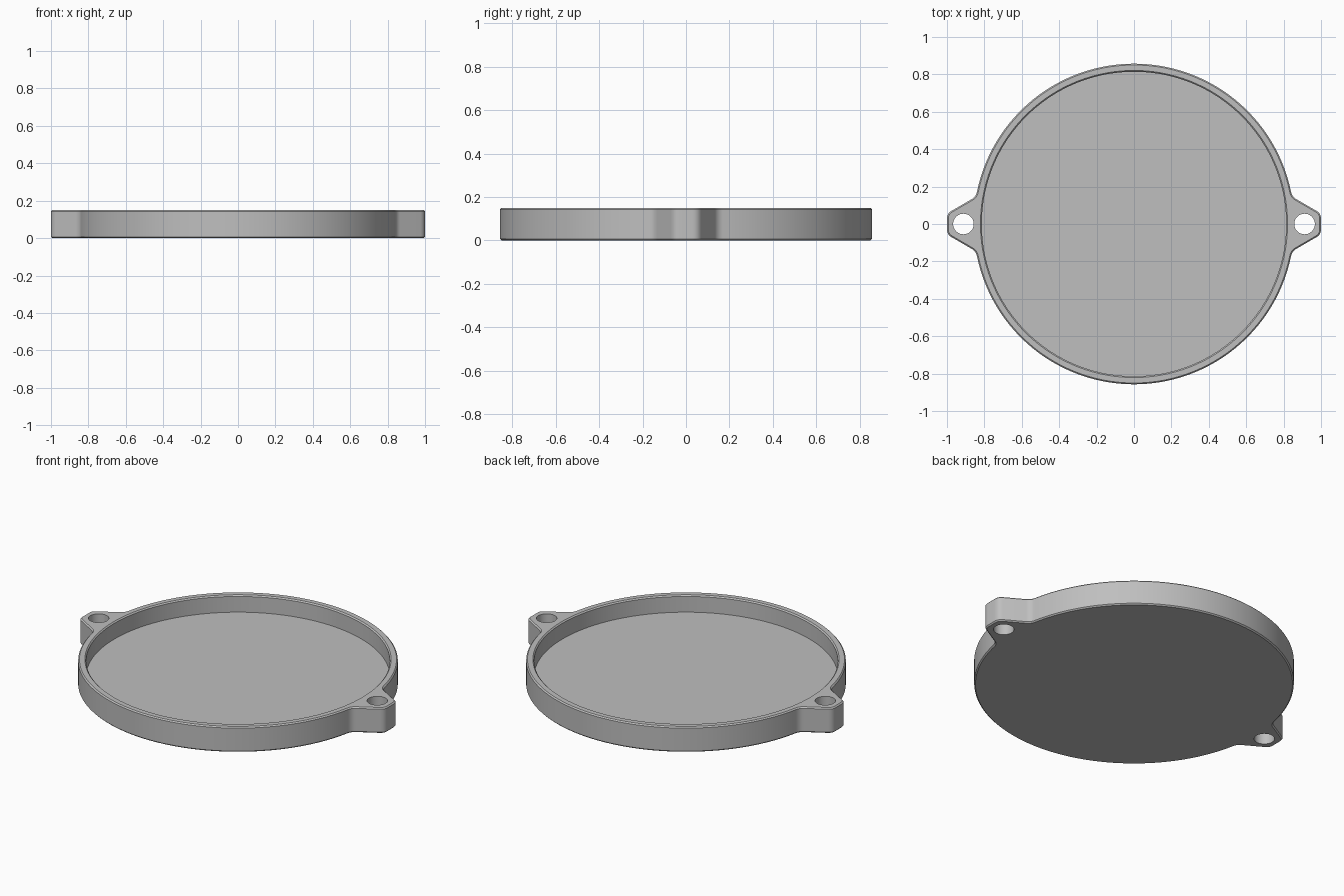
import bpy
import bmesh
from math import sin, cos, pi, asin
from mathutils import Vector

cube = bpy.data.objects.get("Cube")
if cube:
    bpy.data.objects.remove(cube, do_unlink=True)

HEIGHT, FLOOR, CHAMFER = 0.15, 0.05, 0.007
OUTER, INNER = 0.857, 0.814
HOLE_X, HOLE_R = 0.912, 0.055

grey = bpy.data.materials.new("light grey")
grey.use_nodes = True
colour = (0.52, 0.52, 0.52, 1)
grey.diffuse_color = colour
grey.node_tree.nodes["Principled BSDF"].inputs["Base Color"].default_value = colour


def circle(radius, count, x=0):
    return [Vector((x + radius * cos(2 * pi * i / count), radius * sin(2 * pi * i / count)))
            for i in range(count)]


def rounded(start, corner, end, steps=8):
    """Quadratic fillet from start to end around a corner."""
    return [start.lerp(corner, i / steps).lerp(corner.lerp(end, i / steps), i / steps)
            for i in range(steps + 1)]


def offset(points, amount):
    """Move each point of a counter-clockwise outline outwards."""
    moved = []
    for i, p in enumerate(points):
        along = points[(i + 1) % len(points)] - points[i - 1]
        moved.append(p + Vector((along.y, -along.x)).normalized() * amount)
    return moved


def loft(name, outline, levels):
    """Solid with one ring of the outline at each (offset, z) level."""
    bm = bmesh.new()
    rings = [[bm.verts.new((p.x, p.y, z)) for p in offset(outline, amount)]
             for amount, z in levels]
    for low, high in zip(rings, rings[1:]):
        for i in range(len(low)):
            bm.faces.new((low[i - 1], low[i], high[i], high[i - 1]))
    bm.faces.new(rings[0][::-1])
    bm.faces.new(rings[-1])
    bmesh.ops.recalc_face_normals(bm, faces=bm.faces)
    mesh = bpy.data.meshes.new(name)
    bm.to_mesh(mesh)
    bm.free()
    mesh.materials.append(grey)
    obj = bpy.data.objects.new(name, mesh)
    bpy.context.collection.objects.link(obj)
    return obj


# Outline: one quarter from the right lug to the back, mirrored twice
tip = Vector((1, 0.056))
root = Vector((0.845, 0.146))
slope = (root - tip).normalized()
arc_start = asin(root.y / OUTER) + 0.03
quarter = rounded(tip - Vector((0, 0.028)), tip, tip + slope * 0.028)
quarter += rounded(root - slope * 0.025, root,
                   Vector((OUTER * cos(arc_start), OUTER * sin(arc_start))))
STEPS = 48
for i in range(1, STEPS + 1):
    a = arc_start + (pi / 2 - arc_start) * i / STEPS
    quarter.append(Vector((OUTER * cos(a), OUTER * sin(a))))
half = quarter + [Vector((-p.x, p.y)) for p in quarter[-2::-1]]
outline = half + [-p for p in half]

# Tray body with chamfered outer edges
tray = loft("tray_with_lugs", outline, [(-CHAMFER, 0), (0, CHAMFER),
                                        (0, HEIGHT - CHAMFER), (-CHAMFER, HEIGHT)])

# Cutters: round recess with a chamfered lip, and the two screw holes
cutters = [loft("recess_cutter", circle(INNER, 192),
                [(0, FLOOR), (0, HEIGHT - CHAMFER), (CHAMFER, HEIGHT), (CHAMFER, HEIGHT + 0.05)])]
for side, x in (("left", HOLE_X), ("right", -HOLE_X)):
    cutters.append(loft(side + "_hole_cutter", circle(HOLE_R, 48, x),
                        [(0, -0.05), (0, HEIGHT + 0.05)]))

bpy.ops.object.select_all(action="DESELECT")
tray.select_set(True)
bpy.context.view_layer.objects.active = tray
for cutter in cutters:
    cutter.hide_render = True
    cut = tray.modifiers.new(cutter.name, "BOOLEAN")
    cut.operation = "DIFFERENCE"
    cut.solver = "EXACT"
    cut.object = cutter
    bpy.ops.object.modifier_apply(modifier=cut.name)
    bpy.data.objects.remove(cutter, do_unlink=True)

bpy.ops.object.shade_smooth_by_angle(angle=pi / 6)
